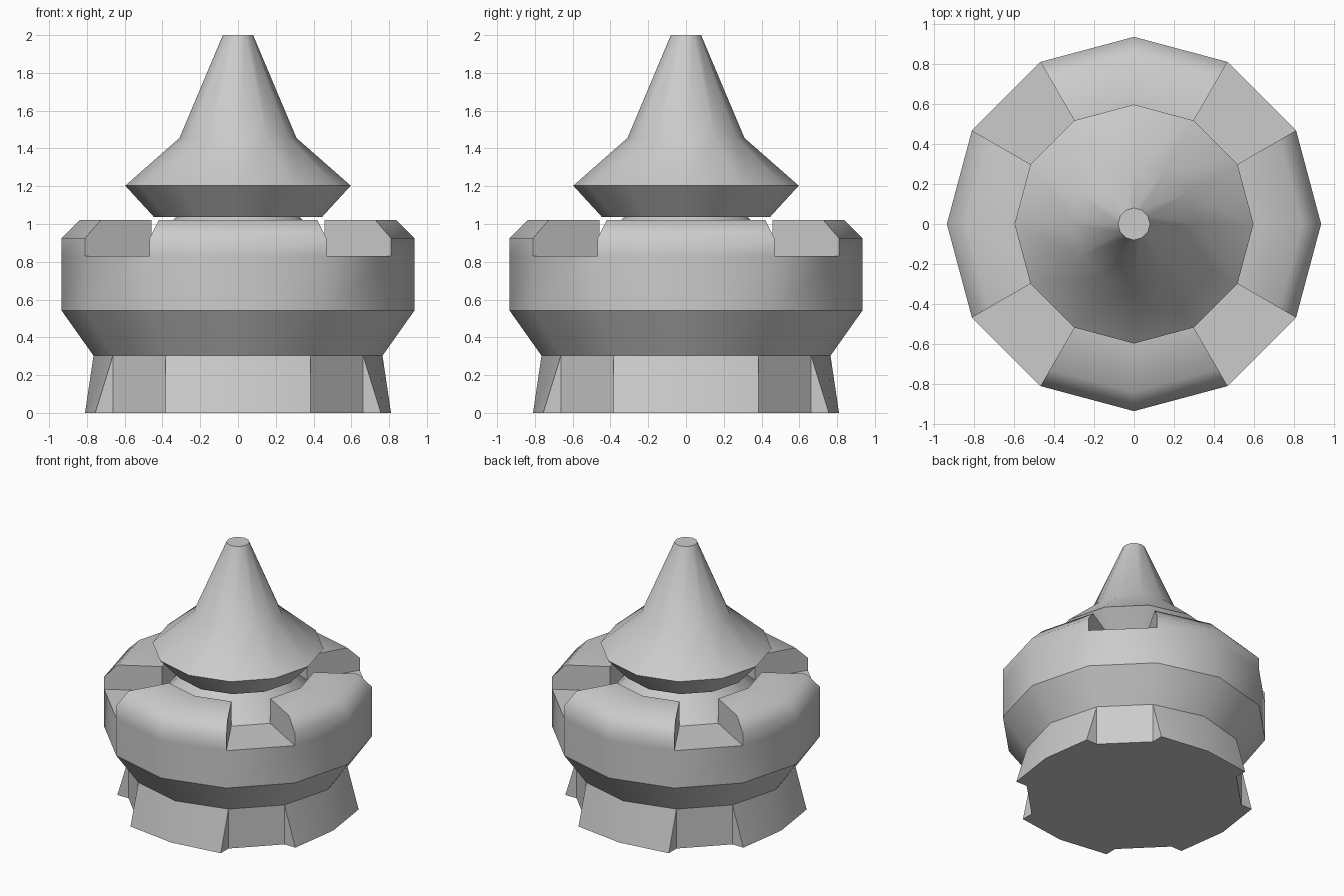
import bpy, bmesh
from math import sin, cos, radians

if "Cube" in bpy.data.objects:
    bpy.data.objects.remove(bpy.data.objects["Cube"])

SIDES = 12
STEP = 360 / SIDES


def polar(r, deg, z):
    return (r * cos(radians(deg)), r * sin(radians(deg)), z)


def face(bm, pts):
    bm.faces.new([bm.verts.new(p) for p in pts])


def strip(bm, profile, k):
    """One twelfth of a turned profile of (radius, height) points."""
    a, b = k * STEP, (k + 1) * STEP
    for (r0, z0), (r1, z1) in zip(profile, profile[1:]):
        face(bm, [polar(r0, a, z0), polar(r0, b, z0), polar(r1, b, z1), polar(r1, a, z1)])


def finish(bm, name, angle):
    bmesh.ops.remove_doubles(bm, verts=bm.verts, dist=0.0005)
    bmesh.ops.recalc_face_normals(bm, faces=bm.faces)
    mesh = bpy.data.meshes.new(name)
    bm.to_mesh(mesh)
    bm.free()
    obj = bpy.data.objects.new(name, mesh)
    bpy.context.collection.objects.link(obj)
    bpy.ops.object.select_all(action='DESELECT')
    obj.select_set(True)
    bpy.context.view_layer.objects.active = obj
    bpy.ops.object.shade_smooth_by_angle(angle=radians(angle))
    return obj


# Base: four flared feet between upright recesses, closed underneath
R, Z, FLARE = 0.765, 0.303, 3.1
bm = bmesh.new()
bottom = []
for q in range(4):
    d = q * 90
    mid = polar(0.81, d, 0)
    left, right = polar(0.848, d + 30 - FLARE, 0), polar(0.848, d - 30 + FLARE, 0)
    in_l, in_r = polar(R, d + 30, 0), polar(R, d - 30, 0)
    in_n = polar(R, d + 60, 0)
    t_m, t_l, t_r, t_n = (polar(R, d + a, Z) for a in (0, 30, -30, 60))
    face(bm, [right, mid, t_m, t_r])
    face(bm, [mid, left, t_l, t_m])
    face(bm, [left, in_l, t_l])
    face(bm, [in_r, right, t_r])
    face(bm, [in_l, in_n, t_n, t_l])
    bottom += [in_r, right, mid, left, in_l]
face(bm, bottom[::-1])
# sloping collar above the feet
for k in range(SIDES):
    strip(bm, [(R, Z), (0.935, 0.543)], k)
finish(bm, "base", 33)

# Battlement: turned wall with four diagonal gaps
FLOOR, INNER = 0.83, 0.53
block = [(0.935, FLOOR), (0.935, 0.925), (0.84, 1.02), (INNER, 1.02), (INNER, FLOOR)]
bm = bmesh.new()
for k in range(SIDES):
    strip(bm, [(0.935, 0.543), (0.935, FLOOR)], k)
    strip(bm, [block[0], block[-1]] if k % 3 == 1 else block, k)
    if k % 3:
        face(bm, [polar(r, k * STEP, z) for r, z in block])
finish(bm, "battlement", 50)

# Spire: conical neck, overhanging roof and blunt tip
spire = [(INNER, FLOOR), (0.328, 1.037), (0.445, 1.037), (0.597, 1.203),
         (0.31, 1.455), (0.08, 2.0)]
bm = bmesh.new()
for k in range(SIDES):
    strip(bm, spire, k)
face(bm, [polar(0.08, k * STEP, 2.0) for k in range(SIDES)])
finish(bm, "spire", 33)
